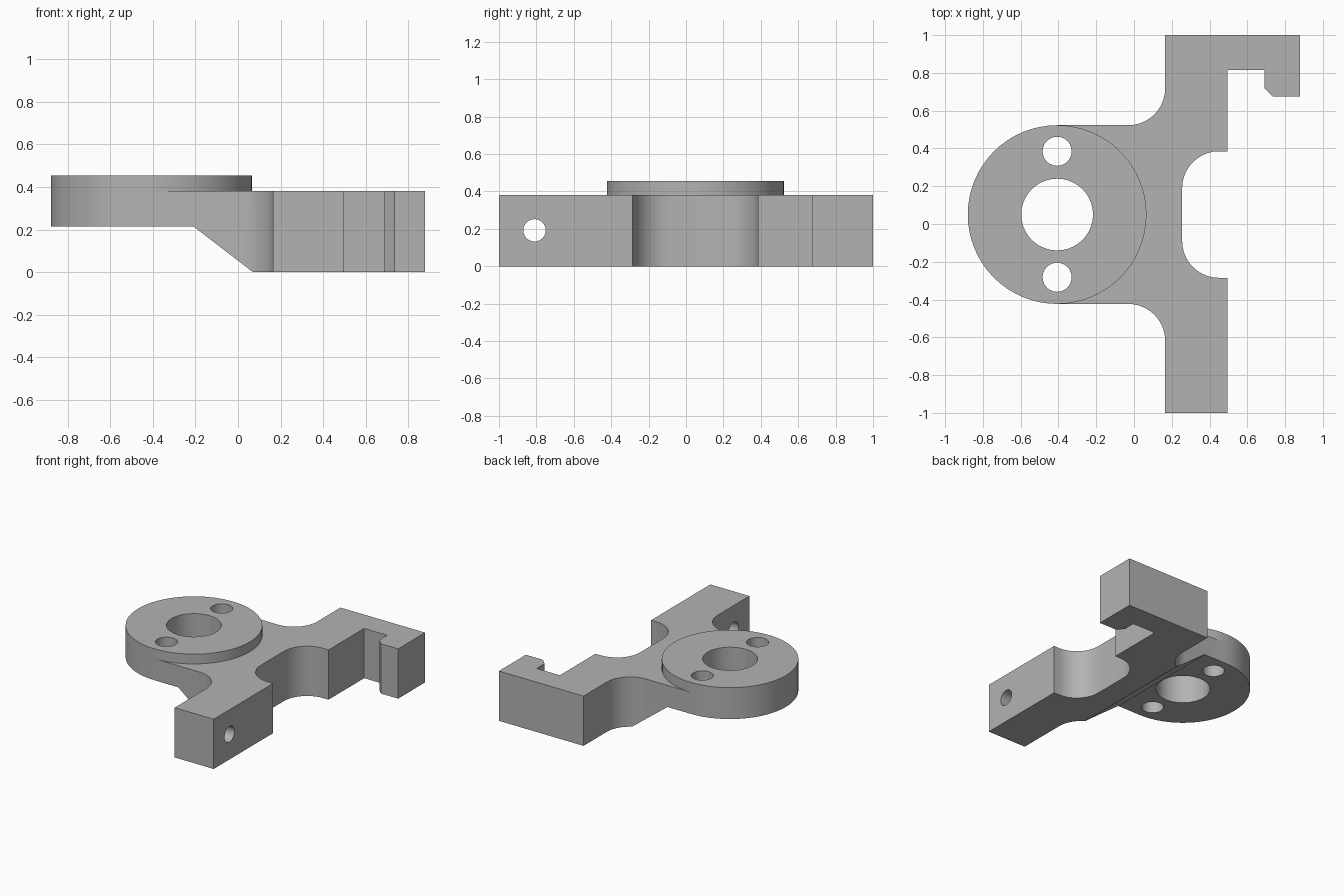
import bpy
import bmesh
from math import cos, sin, pi, radians
from mathutils import Matrix

old = bpy.data.objects.get("Cube")
if old:
    bpy.data.objects.remove(old, do_unlink=True)

grey = bpy.data.materials.new("plain grey")
grey.use_nodes = True
COLOUR = (0.45, 0.45, 0.45, 1)
grey.diffuse_color = COLOUR
grey.node_tree.nodes["Principled BSDF"].inputs["Base Color"].default_value = COLOUR

# Main dimensions
HUB_X, HUB_Y, HUB_R = -0.407, 0.05, 0.473
HUB_LOW, HUB_TOP = 0.215, 0.455
THICK = 0.38
FILLET = 0.195
BACK, FRONT = HUB_Y + HUB_R, HUB_Y - HUB_R


def arc(cx, cy, start, end, steps=10):
    angles = [radians(start + (end - start) * i / steps) for i in range(steps + 1)]
    return [(cx + FILLET * cos(a), cy + FILLET * sin(a)) for a in angles]


def prism(name, outline, offset, matrix=Matrix()):
    """Extrude a flat outline along its local z by offset."""
    bm = bmesh.new()
    face = bm.faces.new([bm.verts.new((x, y, 0)) for x, y in outline])
    new = bmesh.ops.extrude_face_region(bm, geom=[face])["geom"]
    verts = [v for v in new if isinstance(v, bmesh.types.BMVert)]
    bmesh.ops.translate(bm, verts=verts, vec=(0, 0, offset))
    bmesh.ops.transform(bm, matrix=matrix, verts=bm.verts)
    bmesh.ops.recalc_face_normals(bm, faces=bm.faces)
    mesh = bpy.data.meshes.new(name)
    bm.to_mesh(mesh)
    bm.free()
    mesh.materials.append(grey)
    obj = bpy.data.objects.new(name, mesh)
    bpy.context.collection.objects.link(obj)
    return obj


def circle(cx, cy, r, sides):
    return [(cx + r * cos(2 * pi * i / sides), cy + r * sin(2 * pi * i / sides))
            for i in range(sides)]


def combine(target, tool, operation):
    """Apply a boolean and remove the tool object."""
    tool.hide_render = True
    mod = target.modifiers.new(tool.name, "BOOLEAN")
    mod.operation = operation
    mod.solver = "EXACT"
    mod.object = tool
    bpy.context.view_layer.objects.active = target
    bpy.ops.object.modifier_apply(modifier=mod.name)
    bpy.data.objects.remove(tool, do_unlink=True)


# Arm plate with hooked end, recess and fillets
outline = [(HUB_X, BACK)]
outline += arc(-0.03, BACK + FILLET, -90, 0)
outline += [(0.165, 1), (0.88, 1), (0.88, 0.675), (0.735, 0.675), (0.69, 0.72),
            (0.69, 0.815), (0.495, 0.815), (0.495, 0.385)]
outline += arc(0.45, 0.385 - FILLET, 90, 180)
outline += arc(0.45, FILLET - 0.285, 180, 270)
outline += [(0.495, -0.285), (0.495, -1), (0.165, -1)]
outline += arc(-0.03, FRONT - FILLET, 0, 90)
outline += [(HUB_X, FRONT)]
bracket = prism("bracket", outline, THICK)

# Sloped underside between the arm plate and the hub
side_plane = Matrix.Translation((0, 1.2, 0)) @ Matrix.Rotation(pi / 2, 4, "X")
slope = [(-1, -0.1), (0.2, -0.1), (0.07, 0), (-0.21, HUB_LOW), (-1, HUB_LOW)]
# the slope ends at the bottom face, so the cutter stays left of it
slope[1] = (0.07, -0.1)
combine(bracket, prism("underside_cutter", slope, 2.4, side_plane), "DIFFERENCE")

# Round hub
hub = prism("hub", circle(HUB_X, HUB_Y, HUB_R, 64), HUB_TOP - HUB_LOW,
            Matrix.Translation((0, 0, HUB_LOW)))
combine(bracket, hub, "UNION")

# Centre bore and two bolt holes through the hub
for y, r, sides in ((HUB_Y, 0.19, 40), (0.385, 0.077, 24), (-0.282, 0.077, 24)):
    combine(bracket, prism("hub_hole_cutter", circle(HUB_X, y, r, sides), 1), "DIFFERENCE")

# Cross hole through the straight arm
cross = Matrix.Rotation(pi / 2, 4, "Y")
combine(bracket, prism("arm_hole_cutter", circle(-0.192, -0.81, 0.06, 24), 1, cross),
        "DIFFERENCE")

# Smooth curved walls, keep hard edges
bpy.ops.object.select_all(action="DESELECT")
bracket.select_set(True)
bpy.context.view_layer.objects.active = bracket
bpy.ops.object.shade_smooth_by_angle(angle=radians(30))
